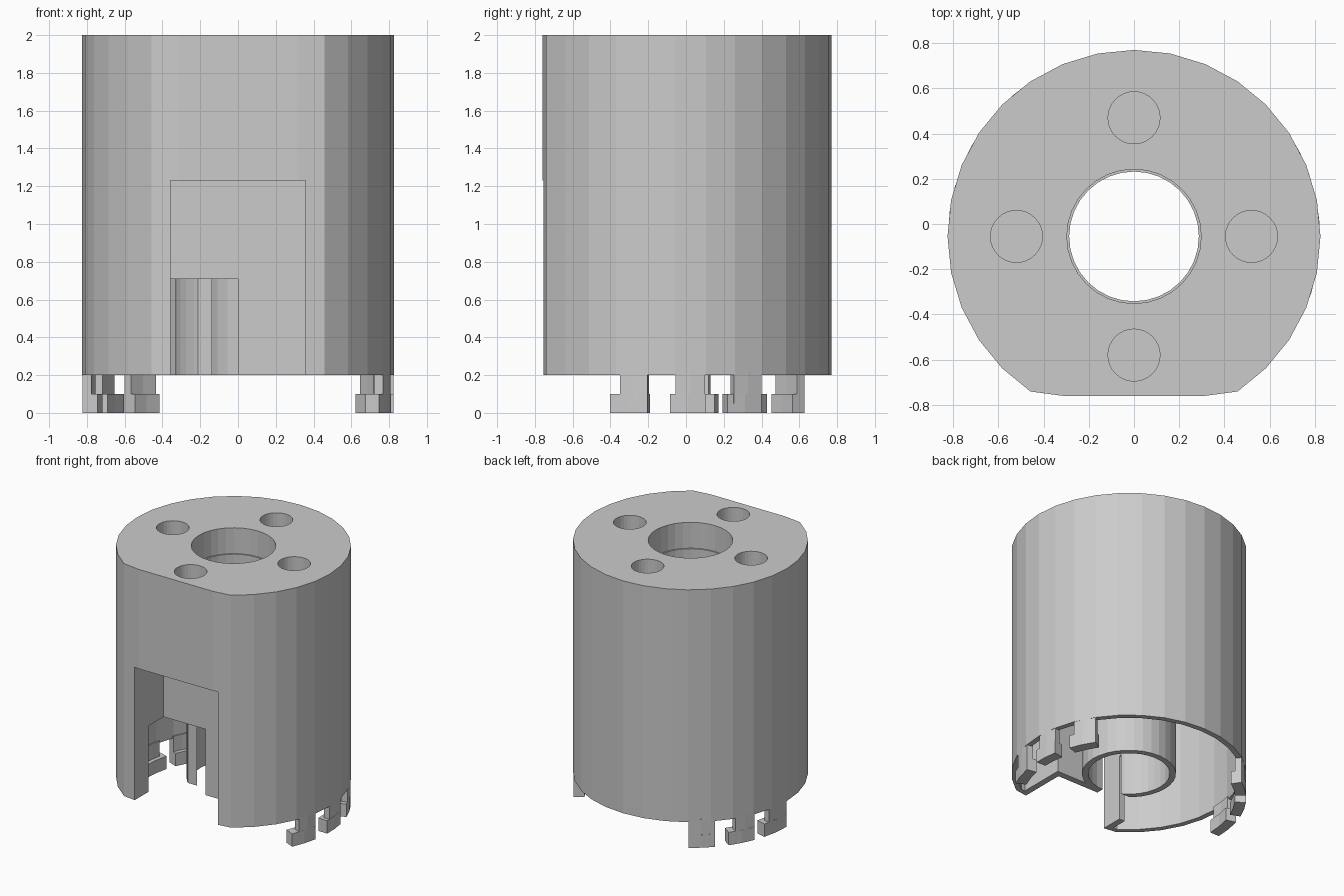
import bpy
from math import sin, cos, radians, pi

if "Cube" in bpy.data.objects:
    bpy.data.objects.remove(bpy.data.objects["Cube"])

CY = -0.055          # axis of the round body
TOP, BASE = 2.0, 0.2


def prism(name, pts, z0, z1):
    n = len(pts)
    verts = [(x, y, z) for z in (z0, z1) for x, y in pts]
    faces = [tuple(reversed(range(n))), tuple(range(n, 2 * n))]
    faces += [(i, (i + 1) % n, (i + 1) % n + n, i + n) for i in range(n)]
    me = bpy.data.meshes.new(name)
    me.from_pydata(verts, [], faces)
    ob = bpy.data.objects.new(name, me)
    bpy.context.collection.objects.link(ob)
    return ob


def circle(r, cx=0.0, cy=CY, n=32, flat=None):
    pts = [(cx + r * cos(2 * pi * i / n), cy + r * sin(2 * pi * i / n)) for i in range(n)]
    return [(x, max(y, flat)) for x, y in pts] if flat is not None else pts


def rect(x0, x1, y0, y1):
    return [(x0, y0), (x1, y0), (x1, y1), (x0, y1)]


def arc_band(r0, r1, a0, a1):
    mid = (a0 + a1) / 2
    ring = [(r1, a) for a in (a0, mid, a1)] + [(r0, a) for a in (a1, mid, a0)]
    return [(r * cos(radians(a)), CY + r * sin(radians(a))) for r, a in ring]


def combine(target, other, op):
    mod = target.modifiers.new(op, 'BOOLEAN')
    mod.operation, mod.solver, mod.object = op, 'EXACT', other
    bpy.context.view_layer.objects.active = target
    bpy.ops.object.modifier_apply(modifier=mod.name)
    bpy.data.objects.remove(other, do_unlink=True)


# Round shell with a flat front, hollow from below
CEIL = 1.6
body = prism("housing", circle(0.825, flat=-0.76), BASE, TOP)
combine(body, prism("cavity", circle(0.785, flat=-0.715), 0.0, CEIL), 'DIFFERENCE')

# Inner tube and the walls around the front pocket
combine(body, prism("inner_tube", circle(0.33), BASE, CEIL + 0.05), 'UNION')
combine(body, prism("pocket_walls", rect(-0.405, 0.405, -0.74, -0.35), BASE, 1.275), 'UNION')

# Front pocket, side opening into the tube, central bore
combine(body, prism("pocket", rect(-0.357, 0.357, -0.9, -0.40), 0.0, 1.23), 'DIFFERENCE')
combine(body, prism("opening", rect(-0.43, 0.0, -0.585, -0.305), 0.0, 0.71), 'DIFFERENCE')
combine(body, prism("bore", circle(0.287), 0.0, 2.2), 'DIFFERENCE')
combine(body, prism("bore_rim", circle(0.297), 1.8, 2.2), 'DIFFERENCE')

# Four blind holes in the top
for i in range(4):
    a = i * pi / 2
    hole = prism("hole", circle(0.115, 0.52 * cos(a), CY + 0.525 * sin(a)), TOP - 0.25, 2.2)
    combine(body, hole, 'DIFFERENCE')

# Two groups of three hooked locking tabs: start, stem start, end (degrees)
tabs = [(-25, -21, -10.5), (-2, 0, 11), (19.5, 22, 33.5),
        (124, 124, 137), (144, 147.5, 158), (164, 167, 180)]
for i, (a0, stem, a1) in enumerate(tabs):
    tab = prism(f"locking_tab_{i + 1}", arc_band(0.775, 0.822, stem, a1), 0.05, BASE + 0.02)
    foot = prism("foot", arc_band(0.745, 0.823, a0, a1), 0.0, 0.1)
    combine(tab, foot, 'UNION')
